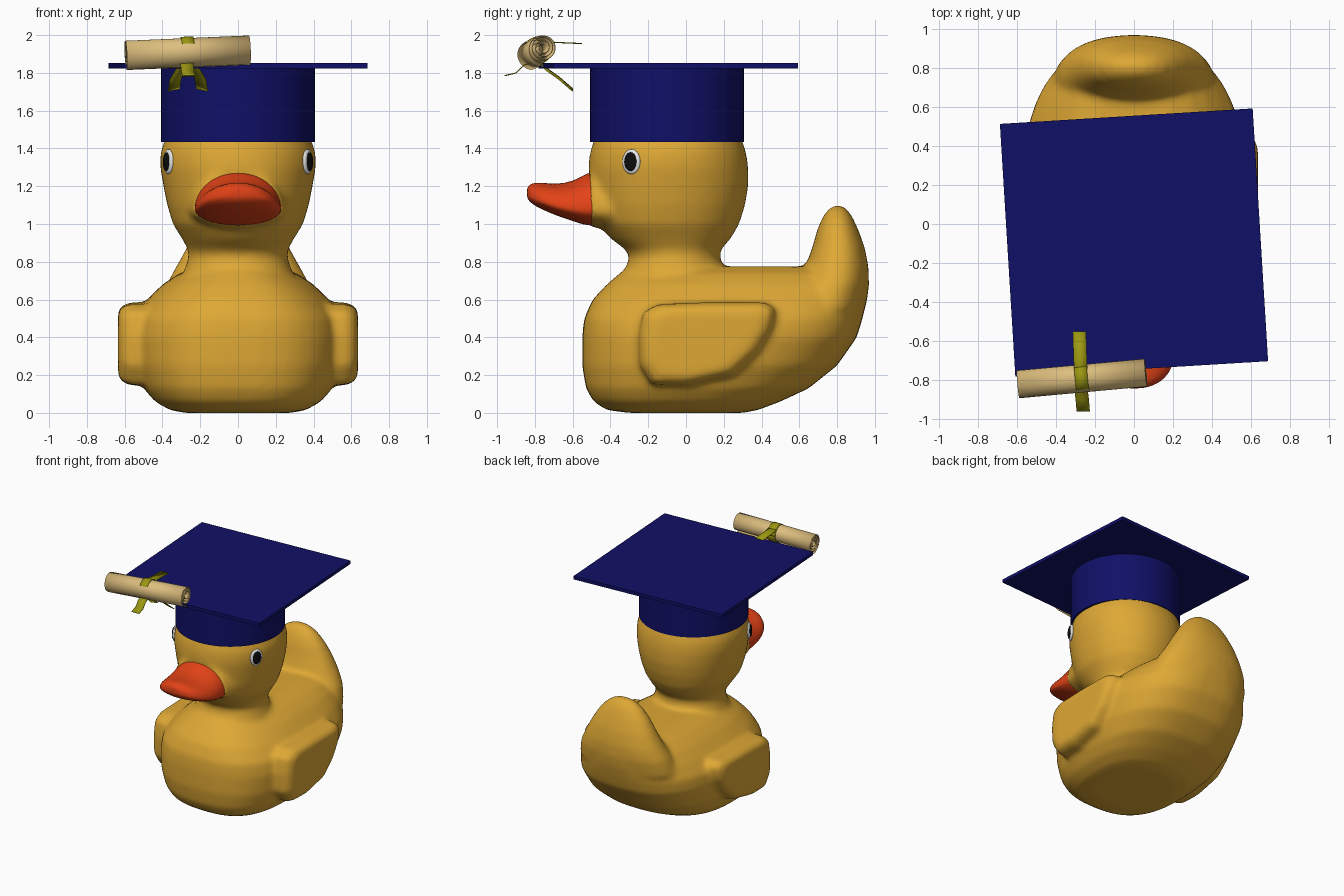
import bpy, bmesh, math
from mathutils import Vector

if "Cube" in bpy.data.objects:
    bpy.data.objects.remove(bpy.data.objects["Cube"])


def material(name, rgb):
    m = bpy.data.materials.new(name)
    m.diffuse_color = (*rgb, 1)
    m.use_nodes = True
    m.node_tree.nodes["Principled BSDF"].inputs["Base Color"].default_value = m.diffuse_color
    return m


YELLOW = material("duck_yellow", (0.73, 0.39, 0.035))
ORANGE = material("beak_orange", (0.76, 0.055, 0.008))
NAVY = material("navy", (0.005, 0.005, 0.135))
PAPER = material("parchment", (0.73, 0.52, 0.21))
OLIVE = material("ribbon_olive", (0.33, 0.31, 0.006))
WHITE = material("eye_white", (0.85, 0.85, 0.85))
BLACK = material("pupil_black", (0.004, 0.004, 0.004))


def finish(name, bm, mat):
    me = bpy.data.meshes.new(name)
    bmesh.ops.recalc_face_normals(bm, faces=bm.faces)
    bm.to_mesh(me)
    bm.free()
    ob = bpy.data.objects.new(name, me)
    me.materials.append(mat)
    bpy.context.collection.objects.link(ob)
    return ob


def activate(ob):
    bpy.ops.object.select_all(action='DESELECT')
    ob.select_set(True)
    bpy.context.view_layer.objects.active = ob


def smooth(ob, angle=40):
    activate(ob)
    bpy.ops.object.shade_smooth_by_angle(angle=math.radians(angle))


def loft(bm, rings):
    """Closed skin through rings of equal point count."""
    vs = [[bm.verts.new(p) for p in r] for r in rings]
    n = len(vs[0])
    new = [bm.faces.new((a[i], a[(i + 1) % n], b[(i + 1) % n], b[i]))
           for a, b in zip(vs, vs[1:]) for i in range(n)]
    new += [bm.faces.new(vs[0][::-1]), bm.faces.new(vs[-1])]
    bmesh.ops.recalc_face_normals(bm, faces=new)


def slices(bm, rows, e, n=48):
    """Stack of horizontal superellipses: z, front y, back y, half width."""
    def p(v):
        return math.copysign(abs(v) ** (2 / e), v)
    rings = []
    for z, y0, y1, hx in rows:
        rings.append([(hx * p(math.cos(2 * math.pi * i / n)),
                       (y0 + y1) / 2 + (y1 - y0) / 2 * p(math.sin(2 * math.pi * i / n)), z)
                      for i in range(n)])
    loft(bm, rings)


def bill_ring(y, bot, top, hx, n=24):
    """Bill section: domed above, shallow below."""
    side = bot + 0.3 * (top - bot)
    out = []
    for i in range(n):
        a = 2 * math.pi * i / n
        s = math.sin(a)
        out.append((hx * math.cos(a), y, side + s * ((top - side) if s > 0 else (side - bot))))
    return out


# Duck: body, tail, neck and head, muzzle and wings fused into one smooth skin
bm = bmesh.new()
slices(bm, [(0, -.30, .30, .28), (.015, -.42, .38, .36), (.06, -.49, .50, .44),
            (.13, -.53, .65, .50), (.25, -.55, .80, .55), (.40, -.55, .905, .57),
            (.50, -.54, .935, .555), (.60, -.495, .96, .48), (.68, -.42, .97, .40),
            (.74, -.35, .965, .31), (.775, -.30, .90, .20)], 2.6)
slices(bm, [(.55, .50, .945, .42), (.68, .58, .968, .38), (.77, .63, .967, .33),
            (.88, .67, .945, .27), (.97, .695, .912, .215), (1.04, .725, .88, .155),
            (1.08, .755, .85, .10), (1.10, .785, .825, .04)], 2.2)
slices(bm, [(.65, -.38, .27, .36), (.74, -.33, .21, .29), (.82, -.30, .18, .262),
            (.86, -.315, .18, .262), (.92, -.395, .235, .295), (1.0, -.47, .282, .345),
            (1.1, -.50, .313, .375), (1.2, -.512, .33, .395), (1.3, -.518, .33, .412),
            (1.38, -.508, .318, .41), (1.48, -.475, .285, .375), (1.6, -.40, .20, .30)], 2.1)
loft(bm, [bill_ring(-.2, .95, 1.30, .30), bill_ring(-.42, .975, 1.30, .26),
          bill_ring(-.51, .985, 1.29, .235)])
wing = [(-.23, .53), (-.15, .575), (.1, .585), (.42, .585), (.475, .55), (.46, .45),
        (.38, .32), (.25, .2), (0, .145), (-.18, .15), (-.245, .25), (-.25, .4)]
for s in (-1, 1):
    loft(bm, [[(s * x, .1 + (y - .1) * k, .38 + (z - .38) * k) for y, z in wing]
              for x, k in ((.35, 1), (.57, 1), (.615, .92), (.635, .78))])
duck = finish("duck_body", bm, YELLOW)
rm = duck.modifiers.new("fuse", 'REMESH')
rm.mode = 'VOXEL'
rm.voxel_size = 0.017
rm.use_smooth_shade = True
sm = duck.modifiers.new("soften", 'SMOOTH')
sm.factor = 0.5
sm.iterations = 14
activate(duck)
bpy.ops.object.convert(target='MESH')
smooth(duck, 80)

# Beak
bm = bmesh.new()
loft(bm, [bill_ring(*r) for r in [
    (-.35, .99, 1.285, .232), (-.50, .99, 1.28, .232), (-.54, .995, 1.262, .23),
    (-.60, 1.015, 1.226, .228), (-.69, 1.045, 1.21, .215), (-.77, 1.08, 1.222, .18),
    (-.815, 1.105, 1.218, .13), (-.838, 1.13, 1.20, .07), (-.842, 1.15, 1.18, .025)]])
beak = finish("beak", bm, ORANGE)
beak.modifiers.new("round", 'SUBSURF').levels = 1
smooth(beak, 60)

# Eyes: thin discs laid on the head surface
bpy.context.view_layer.update()
for side, s in (("left", -1), ("right", 1)):
    _, loc, nor, _ = duck.closest_point_on_mesh(Vector((s * .37, -.29, 1.33)))
    for part, mat, size, lift in (("eye", WHITE, (.052, .066, .018), 0),
                                  ("pupil", BLACK, (.036, .05, .012), .012)):
        bm = bmesh.new()
        bmesh.ops.create_uvsphere(bm, u_segments=28, v_segments=14, radius=1)
        ob = finish(side + "_" + part, bm, mat)
        ob.scale = size
        ob.rotation_euler = nor.to_track_quat('Z', 'Y').to_euler()
        ob.location = loc + nor * lift
        smooth(ob, 80)

# Graduation cap: round band and square board
bpy.ops.mesh.primitive_cylinder_add(vertices=64, radius=.407, depth=.4, location=(0, -.1, 1.635))
band = bpy.context.object
bpy.ops.mesh.primitive_cube_add(size=1, location=(0, -.095, 1.838), rotation=(0, 0, math.radians(3.5)))
board = bpy.context.object
board.scale = (1.297, 1.297, .027)
for ob, name in ((band, "cap_band"), (board, "cap_board")):
    ob.name = name
    ob.data.materials.append(NAVY)
smooth(band)


def strip(name, path, across, mat, thick):
    """Thin band: path swept sideways, given thickness."""
    bm = bmesh.new()
    a = [bm.verts.new(Vector(p) - across / 2) for p in path]
    b = [bm.verts.new(Vector(p) + across / 2) for p in path]
    for i in range(len(path) - 1):
        bm.faces.new((a[i], a[i + 1], b[i + 1], b[i]))
    ob = finish(name, bm, mat)
    so = ob.modifiers.new("thickness", 'SOLIDIFY')
    so.thickness = thick
    so.offset = 0
    smooth(ob)


# Rolled diploma: spiral sheet with a loose outer edge hanging below
p0, p1 = Vector((-.595, -.815, 1.905)), Vector((.06, -.755, 1.933))
axis = (p1 - p0).normalized()
u = Vector((0, 0, 1)).cross(axis).normalized()
v = axis.cross(u)


def around(center, r, a):
    return center + u * (r * math.cos(a)) + v * (r * math.sin(a))


spiral = []
for i in range(121):
    t = i / 120
    r = .018 + .045 * min(1, t / .7) + .025 * max(0, (t - .86) / .14)
    spiral.append(around((p0 + p1) / 2, r, -math.pi / 2 - 7 * math.pi * (1 - t)))
strip("diploma_scroll", spiral, p1 - p0, PAPER, .004)

# Ribbon: ring, top flap, front tail and two tails behind
knot = p0 + (p1 - p0) * .5
strip("ribbon_ring", [around(knot, .07, 2 * math.pi * i / 32) for i in range(33)],
      axis * .065, OLIVE, .006)
wide = Vector((.068, 0, 0))
strip("ribbon_flap", [(-.27, -.80, 1.975), (-.275, -.70, 1.962), (-.28, -.55, 1.955)],
      wide, OLIVE, .006)
strip("ribbon_front_tail", [(-.27, -.80, 1.86), (-.27, -.86, 1.84), (-.265, -.90, 1.80),
                            (-.26, -.96, 1.785)], wide, OLIVE, .006)
for side, s in (("left", -1), ("right", 1)):
    strip("ribbon_" + side + "_tail",
          [(-.265, -.78, 1.86), (-.265 + s * .035, -.74, 1.82), (-.265 + s * .065, -.67, 1.77),
           (-.265 + s * .075, -.60, 1.71)], Vector((.062, 0, -s * .012)), OLIVE, .006)
